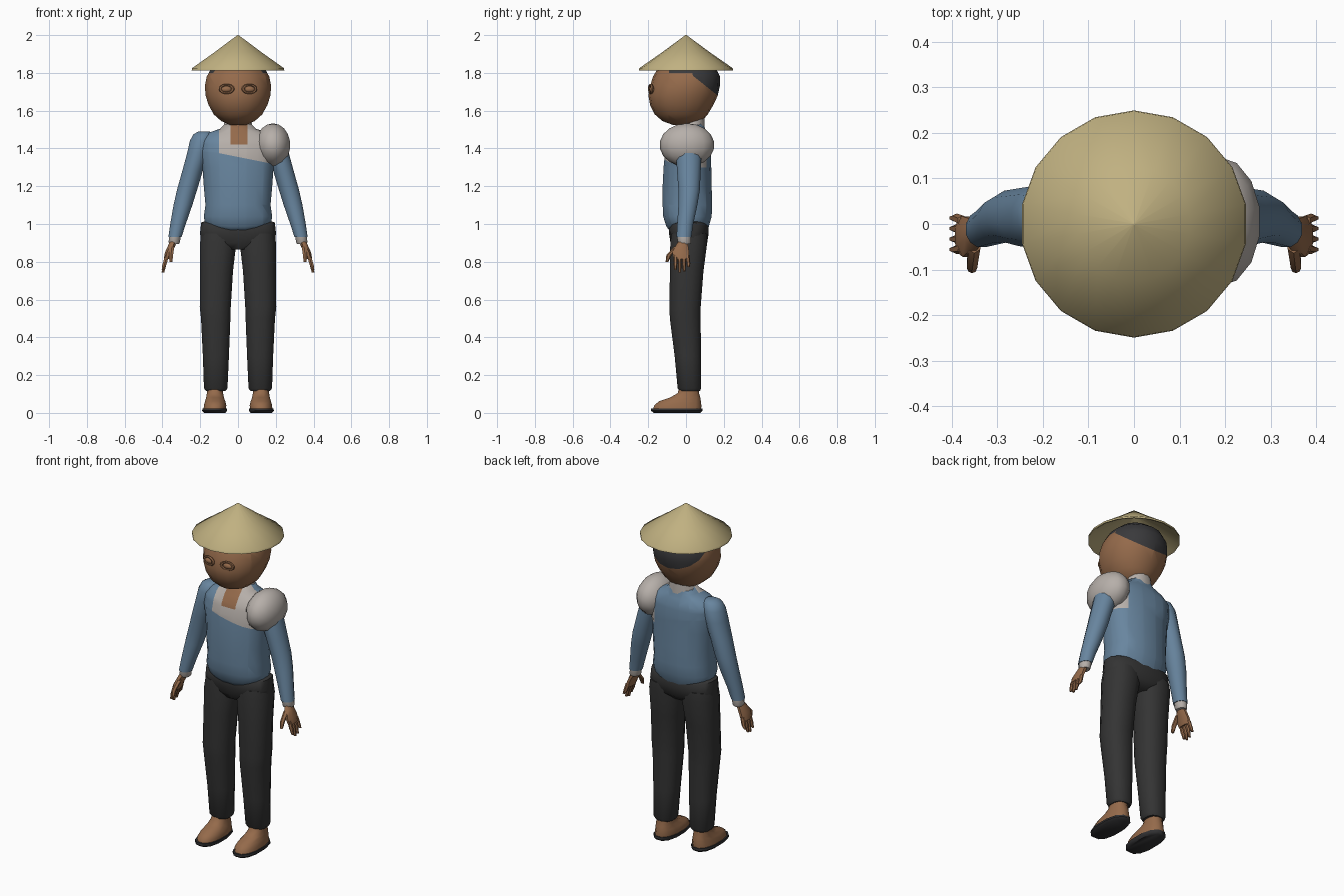
import bpy, bmesh, math
from mathutils import Vector


def material(name, r, g, b):
    m = bpy.data.materials.new(name)
    m.diffuse_color = (r, g, b, 1)
    return m


SKIN = material("skin_brown", 0.30, 0.145, 0.07)
BLUE = material("shirt_blue", 0.138, 0.235, 0.345)
WHITE = material("cloth_white", 0.47, 0.43, 0.40)
BLACK = material("trouser_black", 0.034, 0.034, 0.034)
HAIR = material("hair_grey", 0.042, 0.042, 0.045)
STRAW = material("straw", 0.53, 0.44, 0.22)
SOLE = material("sole_dark", 0.03, 0.03, 0.032)


def finish(name, bm, mats, rule=None, angle=50):
    bmesh.ops.recalc_face_normals(bm, faces=bm.faces)
    if rule:
        for f in bm.faces:
            f.material_index = rule(f.calc_center_median())
    me = bpy.data.meshes.new(name)
    bm.to_mesh(me)
    bm.free()
    ob = bpy.data.objects.new(name, me)
    bpy.context.collection.objects.link(ob)
    for m in mats:
        me.materials.append(m)
    bpy.ops.object.select_all(action='DESELECT')
    ob.select_set(True)
    bpy.context.view_layer.objects.active = ob
    bpy.ops.object.shade_smooth_by_angle(angle=math.radians(angle))
    return ob


def loft(name, rings, mats, n=16, power=1.0, side=1, rise=None, cuts=(), rule=None, angle=50):
    """Stack of rounded sections, each (z, x0, x1, y0, y1); side=-1 mirrors in x."""
    bm = bmesh.new()
    loops = []
    for z, x0, x1, y0, y1 in rings:
        loop = []
        for i in range(n):
            a = 2 * math.pi * (i + 0.5) / n
            c, s = math.cos(a), math.sin(a)
            x = (x0 + x1) / 2 + (x1 - x0) / 2 * math.copysign(abs(c) ** power, c)
            y = (y0 + y1) / 2 + (y1 - y0) / 2 * math.copysign(abs(s) ** power, s)
            dz = rise(x, y, z) if rise else 0
            loop.append(bm.verts.new((side * x, y, z + dz)))
        loops.append(loop)
    for lo, hi in zip(loops, loops[1:]):
        for i in range(n):
            j = (i + 1) % n
            bm.faces.new((lo[i], lo[j], hi[j], hi[i]))
    bm.faces.new(loops[0])
    bm.faces.new(loops[-1])
    for co, no in cuts:
        bmesh.ops.bisect_plane(bm, geom=bm.verts[:] + bm.edges[:] + bm.faces[:], dist=1e-5,
                               plane_co=Vector(co), plane_no=Vector(no))
    return finish(name, bm, mats, rule, angle)


def ball(name, centre, radii, mat, u=14, v=9):
    bm = bmesh.new()
    bmesh.ops.create_uvsphere(bm, u_segments=u, v_segments=v, radius=1)
    for p in bm.verts:
        p.co = Vector([c + r * k for c, r, k in zip(centre, radii, p.co)])
    return finish(name, bm, [mat])


# Shirt: white sash across the chest to the left shoulder, open neck in skin colour
def shirt_rule(c):
    if c.z > 1.42 and c.y < 0.02 and abs(c.x - 0.005) < 0.045:
        return 2
    front = c.y < 0.02 and c.x > -0.1 and c.z > 1.355 - 0.2 * c.x
    back = c.y >= 0.02 and c.x > 0.13 and c.z > 1.30
    return 1 if front or back else 0


loft("shirt", [(0.96, -.165, .165, -.085, .11), (0.985, -.178, .178, -.105, .122),
               (1.04, -.183, .183, -.122, .137), (1.10, -.174, .174, -.125, .14),
               (1.20, -.183, .183, -.125, .137), (1.30, -.19, .19, -.12, .135),
               (1.38, -.205, .205, -.112, .133), (1.44, -.205, .205, -.095, .125),
               (1.48, -.165, .165, -.07, .11), (1.505, -.095, .095, -.05, .1),
               (1.53, -.072, .072, -.035, .095)],
     [BLUE, WHITE, SKIN], n=20, power=0.85,
     rise=lambda x, y, z: 0.8 * x * x if z < 1.0 else 0,
     cuts=[((0, 0, 1.355), (0.2, 0, 1)), ((-.1, 0, 0), (1, 0, 0)), ((-.04, 0, 0), (1, 0, 0)),
           ((.05, 0, 0), (1, 0, 0)), ((0, 0, 1.42), (0, 0, 1)), ((0, .02, 0), (0, 1, 0)),
           ((.13, 0, 0), (1, 0, 0)), ((0, 0, 1.3), (0, 0, 1))],
     rule=shirt_rule, angle=60)

# Collar rising behind the neck
loft("collar", [(1.48, -.092, .092, -.045, .102), (1.525, -.07, .07, -.03, .098)],
     [WHITE, SKIN], n=16, rise=lambda x, y, z: 0.45 * max(y, 0) if z > 1.5 else 0,
     cuts=[((-.04, 0, 0), (1, 0, 0)), ((.05, 0, 0), (1, 0, 0))],
     rule=lambda c: 1 if c.y < 0.0 and abs(c.x - .005) < .045 else 0)
loft("neck", [(1.46, -.06, .06, -.04, .075), (1.6, -.06, .06, -.04, .075)], [SKIN], n=12)
ball("shoulder_bundle", (.185, .005, 1.418), (.094, .145, .115), WHITE)

# Head with a hair cap low at the back
loft("head", [(1.525, -.045, .045, -.07, .045), (1.545, -.09, .09, -.125, .085),
              (1.58, -.13, .13, -.165, .115), (1.63, -.158, .158, -.19, .145),
              (1.68, -.174, .174, -.199, .168), (1.73, -.178, .178, -.19, .179),
              (1.78, -.168, .168, -.175, .18), (1.83, -.14, .14, -.145, .155),
              (1.87, -.09, .09, -.09, .1), (1.89, -.03, .03, -.03, .04)],
     [SKIN, HAIR], n=18, power=0.95,
     cuts=[((0, .03, 1.79), (0, .8, 1)), ((0, 0, 1.80), (0, 0, 1)), ((0, -.09, 0), (0, 1, 0))],
     rule=lambda c: 1 if c.z > 1.79 - .8 * (c.y - .03) and c.y > .03
     or c.z > 1.80 and c.y > -.09 else 0)

# Conical straw hat, hollow below
loft("straw_hat", [(2.0, -.003, .003, -.003, .003), (1.91, -.125, .125, -.125, .125),
                   (1.825, -.247, .247, -.247, .247), (1.813, -.249, .249, -.249, .249),
                   (1.818, -.235, .235, -.235, .235), (1.975, -.01, .01, -.01, .01)],
     [STRAW], n=18)

# Trouser seat
loft("trouser_seat", [(0.865, -.10, .10, -.06, .075), (0.90, -.195, .195, -.082, .112),
                      (0.95, -.204, .204, -.09, .12), (0.985, -.197, .197, -.092, .12),
                      (1.0, -.17, .17, -.085, .115)], [BLACK], n=18, power=0.8,
     rise=lambda x, y, z: 0.6 * x * x if z > .98 else 0)

for s, tag in ((1, "left"), (-1, "right")):
    # Trouser leg
    loft(tag + "_trouser_leg", [(0.115, .065, .17, -.035, .075), (0.13, .054, .182, -.046, .082),
                                (0.30, .046, .188, -.062, .081), (0.50, .038, .198, -.088, .08),
                                (0.56, .036, .205, -.09, .08), (0.75, .024, .203, -.088, .095),
                                (0.90, .006, .204, -.086, .115), (0.95, .01, .196, -.08, .112)],
         [BLACK], n=12, power=0.85, side=s)
    # Foot and sandal sole
    loft(tag + "_foot", [(0.018, .062, .184, -.178, .084), (0.04, .06, .182, -.172, .085),
                         (0.062, .066, .176, -.145, .082), (0.082, .073, .17, -.085, .078),
                         (0.105, .078, .166, -.045, .07), (0.15, .08, .165, -.035, .068)],
         [SKIN], n=12, power=0.85, side=s)
    loft(tag + "_sole", [(0.0, .065, .18, -.175, .08), (0.012, .055, .192, -.19, .092),
                         (0.024, .056, .19, -.188, .09)], [SOLE], n=12, power=0.85, side=s)
    # Sleeve and cuff
    loft(tag + "_sleeve", [(0.93, .298, .37, -.052, .03), (1.0, .275, .36, -.048, .04),
                           (1.10, .24, .343, -.042, .062), (1.18, .215, .325, -.042, .075),
                           (1.28, .185, .297, -.05, .08), (1.38, .15, .27, -.055, .085),
                           (1.44, .13, .257, -.05, .082), (1.475, .13, .238, -.035, .068),
                           (1.49, .15, .21, -.01, .045)], [BLUE], n=12, side=s)
    loft(tag + "_cuff", [(0.893, .312, .364, -.04, .022), (0.903, .306, .369, -.045, .027),
                         (0.94, .30, .366, -.048, .028)], [WHITE], n=10, side=s)
    # Palm, four fingers and thumb
    loft(tag + "_palm", [(0.815, .362, .394, -.068, .018), (0.85, .348, .388, -.076, .02),
                         (0.885, .33, .372, -.058, .014), (0.92, .318, .358, -.035, .015)],
         [SKIN], n=8, side=s)
    for i, tip in enumerate((.757, .742, .748, .772)):
        y = -.054 + .0205 * i
        t = -.056 + .023 * i
        loft(f"{tag}_finger_{i + 1}", [(tip, .39, .405, t - .006, t + .006),
                                       (.79, .376, .4, t - .01, t + .01),
                                       (.835, .362, .388, y - .011, y + .011)],
             [SKIN], n=6, side=s)
    loft(tag + "_thumb", [(.80, .346, .364, -.108, -.094), (.835, .342, .368, -.104, -.076),
                          (.88, .335, .365, -.064, -.03)], [SKIN], n=6, side=s)
    # Eyeball with a raised lid ring
    ball(tag + "_eye", (s * .06, -.178, 1.713), (.032, .018, .018), SKIN, 10, 6)
    bpy.ops.mesh.primitive_torus_add(major_segments=14, minor_segments=6, major_radius=1,
                                     minor_radius=.26, location=(s * .06, -.186, 1.715),
                                     rotation=(math.pi / 2, 0, s * .22))
    lid = bpy.context.object
    lid.name = tag + "_eyelid"
    lid.scale = (.034, .022, .03)
    lid.data.materials.append(SKIN)
    bpy.ops.object.shade_smooth_by_angle(angle=math.radians(50))
